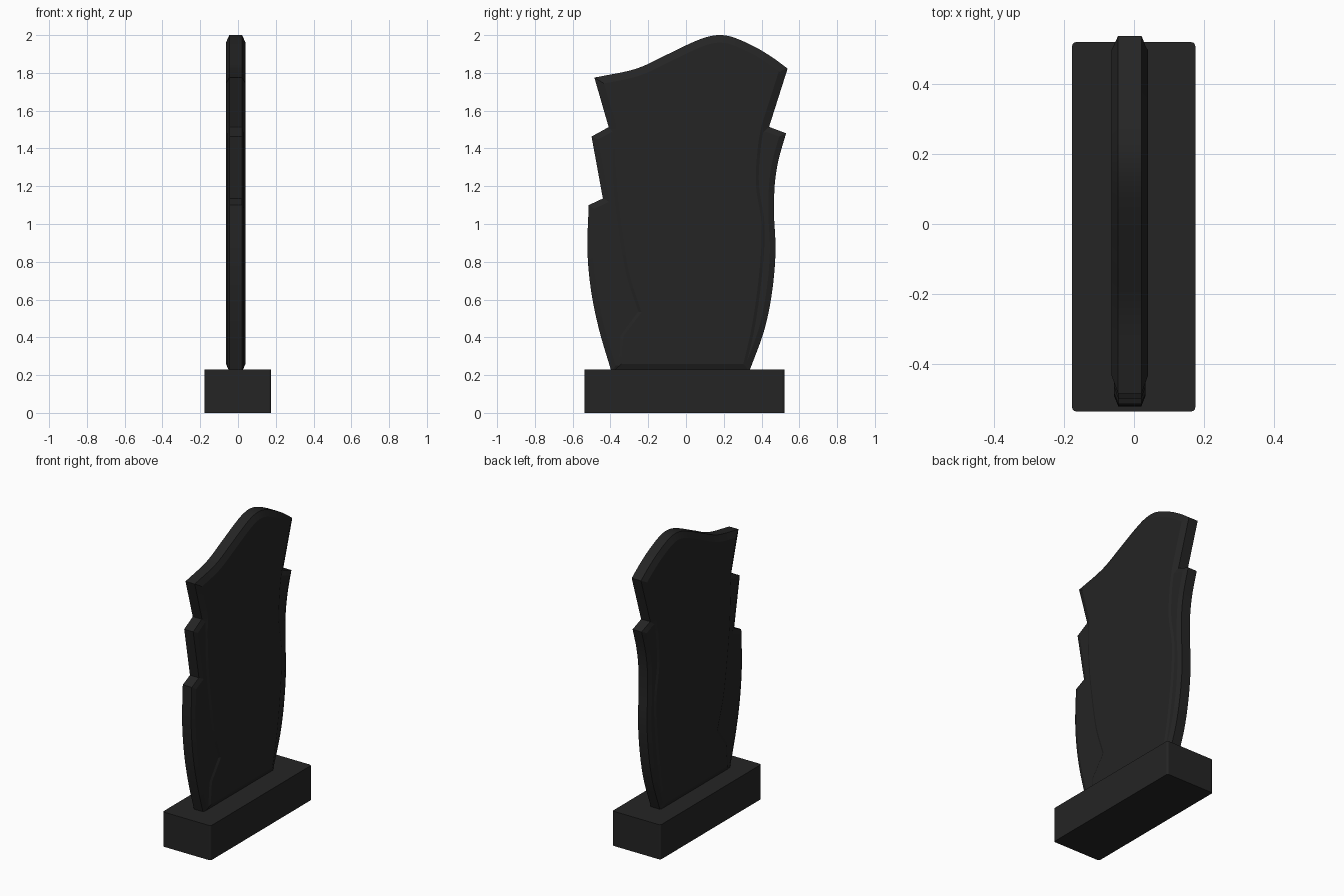
import bpy, bmesh
from mathutils import Vector

if "Cube" in bpy.data.objects:
    bpy.data.objects.remove(bpy.data.objects["Cube"])

stone = bpy.data.materials.new("black granite")
stone.diffuse_color = (0.018, 0.018, 0.018, 1)
stone.use_nodes = True
stone.node_tree.nodes["Principled BSDF"].inputs["Base Color"].default_value = stone.diffuse_color


def curve(pts, n=5):
    """Smooth Catmull-Rom run through (y, z) points."""
    p = [Vector(q) for q in pts]
    p = [2 * p[0] - p[1]] + p + [2 * p[-1] - p[-2]]
    out = []
    for i in range(1, len(p) - 2):
        a, b, c, d = p[i - 1:i + 3]
        for k in range(n):
            t = k / n
            out.append(0.5 * (2 * b + (c - a) * t + (2 * a - 5 * b + 4 * c - d) * t * t
                              + (3 * b - a - 3 * c + d) * t ** 3))
    out.append(p[-2])
    return out


def finish(bm, name):
    me = bpy.data.meshes.new(name)
    bm.to_mesh(me)
    bm.free()
    me.materials.append(stone)
    ob = bpy.data.objects.new(name, me)
    bpy.context.collection.objects.link(ob)
    bpy.ops.object.select_all(action='DESELECT')
    ob.select_set(True)
    bpy.context.view_layer.objects.active = ob
    bpy.ops.object.shade_smooth_by_angle(angle=0.26)
    return ob


def slab(name, outline, half, chamfer, inset, x0=-0.012):
    """Upright plate with chamfered rims on both broad sides."""
    bm = bmesh.new()
    h = half - chamfer
    f = bm.faces.new([bm.verts.new((x0 - h, p[0], p[1])) for p in outline])
    r = bmesh.ops.extrude_face_region(bm, geom=[f], use_keep_orig=True)
    new = [v for v in r["geom"] if isinstance(v, bmesh.types.BMVert)]
    bmesh.ops.translate(bm, vec=(2 * h, 0, 0), verts=new)
    bmesh.ops.recalc_face_normals(bm, faces=bm.faces)
    caps = [g for g in bm.faces if abs(g.normal.x) > 0.9]
    for g in caps:
        bmesh.ops.inset_region(bm, faces=[g], thickness=inset, depth=chamfer,
                               use_boundary=True, use_even_offset=True)
    return finish(bm, name)


# Plinth with softened edges
bm = bmesh.new()
bmesh.ops.create_cube(bm, size=1)
bmesh.ops.scale(bm, vec=(0.353, 1.058, 0.23), verts=bm.verts)
bmesh.ops.translate(bm, vec=(-0.001, -0.008, 0.115), verts=bm.verts)
upright = [e for e in bm.edges if abs(e.verts[0].co.z - e.verts[1].co.z) > 0.1]
bmesh.ops.bevel(bm, geom=upright, offset=0.012, segments=3, affect='EDGES', profile=0.5)
finish(bm, "plinth")

# Central panel: wavy crest, flared shoulders, narrow waist
crest = curve([(-.485, 1.775), (-.27, 1.82), (-.115, 1.89), (.02, 1.955), (.11, 1.99),
               (.185, 2.0), (.26, 1.985), (.37, 1.935), (.46, 1.88), (.538, 1.823)])
right = curve([(.44, 1.515), (.42, 1.4), (.41, 1.21), (.44, 1.0), (.43, .76),
               (.39, .46), (.335, .22)])
left = curve([(-.28, .54), (-.34, .73), (-.38, .97), (-.405, 1.18), (-.415, 1.4),
              (-.41, 1.515)])
slab("central_panel", crest + right + [(-.385, .22), (-.37, .42)] + left,
     0.052, 0.018, 0.04)

# Stepped side wings behind the panel
wing_r = curve([(.53, 1.48), (.49, 1.34), (.47, 1.21), (.466, 1.05), (.474, .86),
                (.457, .65), (.415, .44), (.335, .22)])
wing_l = curve([(-.395, .22), (-.46, .44), (-.503, .65), (-.522, .865), (-.515, 1.10)])
slab("side_wings", wing_r + wing_l + [(-.44, 1.135), (-.5, 1.463), (-.40, 1.518),
     (-.3, 1.5), (.3, 1.5), (.43, 1.518)], 0.045, 0.012, 0.03)
